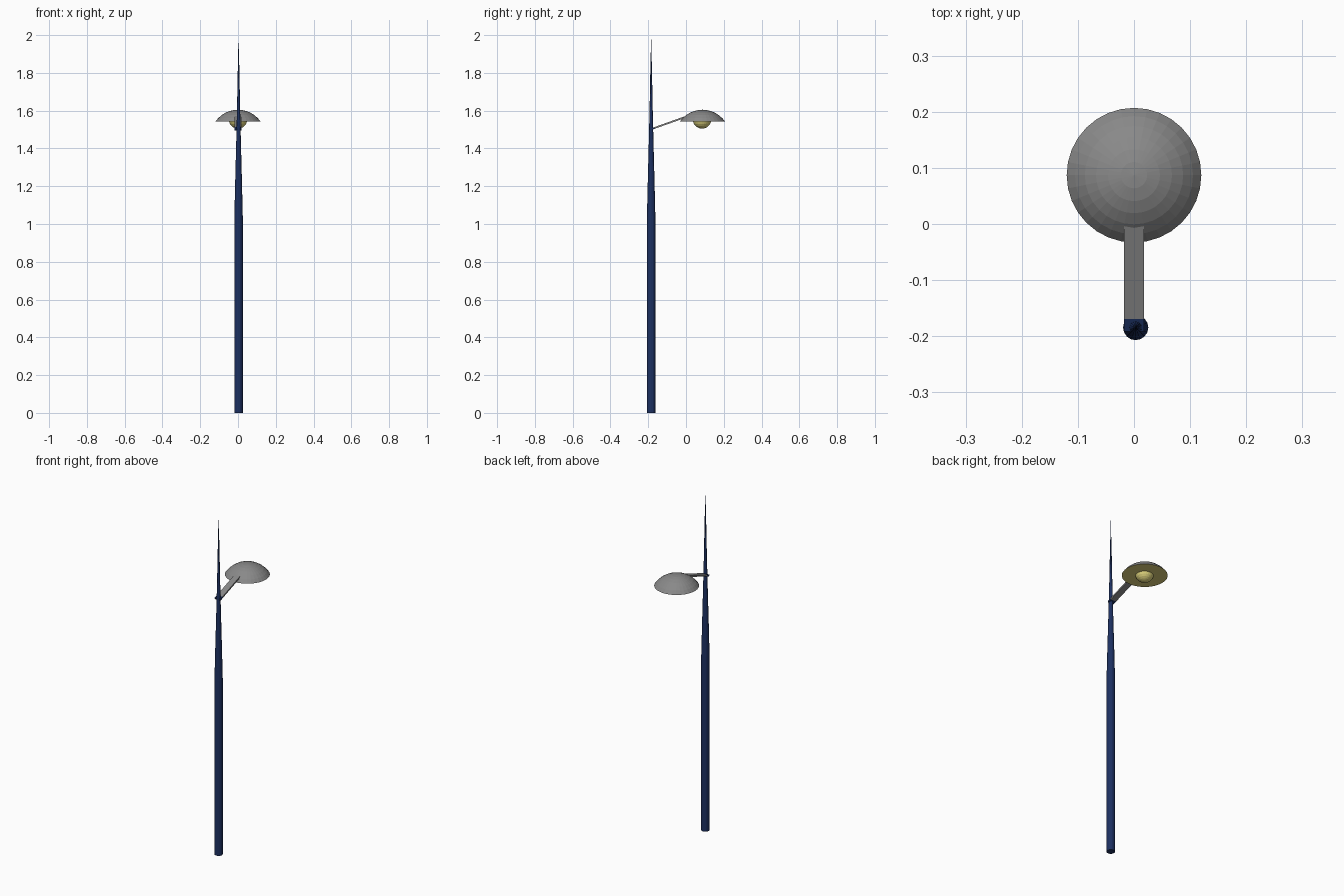
import bpy, bmesh, math
from mathutils import Vector

if "Cube" in bpy.data.objects:
    bpy.data.objects.remove(bpy.data.objects["Cube"])


def material(name, color):
    m = bpy.data.materials.new(name)
    m.diffuse_color = (*color, 1)
    m.use_nodes = True
    m.node_tree.nodes["Principled BSDF"].inputs["Base Color"].default_value = m.diffuse_color
    return m


navy = material("navy", (0.012, 0.03, 0.12))
grey = material("dark_grey", (0.25, 0.25, 0.25))
yellow = material("warm_yellow", (0.72, 0.64, 0.2))


def finish(name, bm, mat, loc=(0, 0, 0)):
    bmesh.ops.recalc_face_normals(bm, faces=bm.faces)
    mesh = bpy.data.meshes.new(name)
    bm.to_mesh(mesh)
    bm.free()
    mesh.materials.append(mat)
    obj = bpy.data.objects.new(name, mesh)
    obj.location = loc
    bpy.context.collection.objects.link(obj)
    return obj


def lathe(name, profile, mat, loc, sides):
    """Spin a (radius, z) profile about z."""
    bm = bmesh.new()
    vs = [bm.verts.new((r, 0, z)) for r, z in profile]
    es = [bm.edges.new(p) for p in zip(vs, vs[1:])]
    bmesh.ops.spin(bm, geom=vs + es, cent=(0, 0, 0), axis=(0, 0, 1),
                   angle=math.tau, steps=sides, use_duplicate=False)
    bmesh.ops.remove_doubles(bm, verts=bm.verts, dist=1e-5)
    return finish(name, bm, mat, loc)


def beam(name, a, b, width, thick, mat):
    """Rectangular bar between two (y, z) points."""
    a, b = Vector((0, *a)), Vector((0, *b))
    d = (b - a).normalized()
    up = Vector((0, -d.z, d.y)) * thick / 2
    side = Vector((width / 2, 0, 0))
    bm = bmesh.new()
    rings = [[bm.verts.new(p + s * side + u * up)
              for s, u in ((-1, -1), (1, -1), (1, 1), (-1, 1))] for p in (a, b)]
    bm.faces.new(rings[0])
    bm.faces.new(rings[1])
    for i in range(4):
        j = (i + 1) % 4
        bm.faces.new((rings[0][i], rings[0][j], rings[1][j], rings[1][i]))
    return finish(name, bm, mat)


# Pole: straight lower half, then tapering to a needle tip
lathe("pole", [(0, 0), (0.0225, 0), (0.0225, 1.03), (0.018, 1.22), (0.0125, 1.43),
               (0.008, 1.62), (0.005, 1.78), (0, 2.0)], navy, (0.003, -0.1845, 0), 16)

# Arm with a navy root at the pole
beam("arm_root", (-0.19, 1.5), (-0.168, 1.508), 0.036, 0.009, navy)
beam("arm", (-0.168, 1.508), (0.02, 1.575), 0.036, 0.009, grey)

# Lamp shade: shallow dome
rim_z, top_z, rim_r = 1.542, 1.605, 0.12
h = top_z - rim_z
R = (rim_r ** 2 + h ** 2) / (2 * h)
rim_angle = math.asin(rim_r / R)
dome = [(R * math.sin(rim_angle * i / 6), top_z - R + R * math.cos(rim_angle * i / 6))
        for i in range(7)]
lathe("shade", dome, grey, (0, 0.087, 0), 32)

# Glowing underside and bulb
lathe("shade_underside", [(0, rim_z), (rim_r, rim_z)], yellow, (0, 0.087, 0), 32)
bm = bmesh.new()
bmesh.ops.create_uvsphere(bm, u_segments=24, v_segments=12, radius=0.049)
finish("bulb", bm, yellow, (0, 0.085, 1.554))
